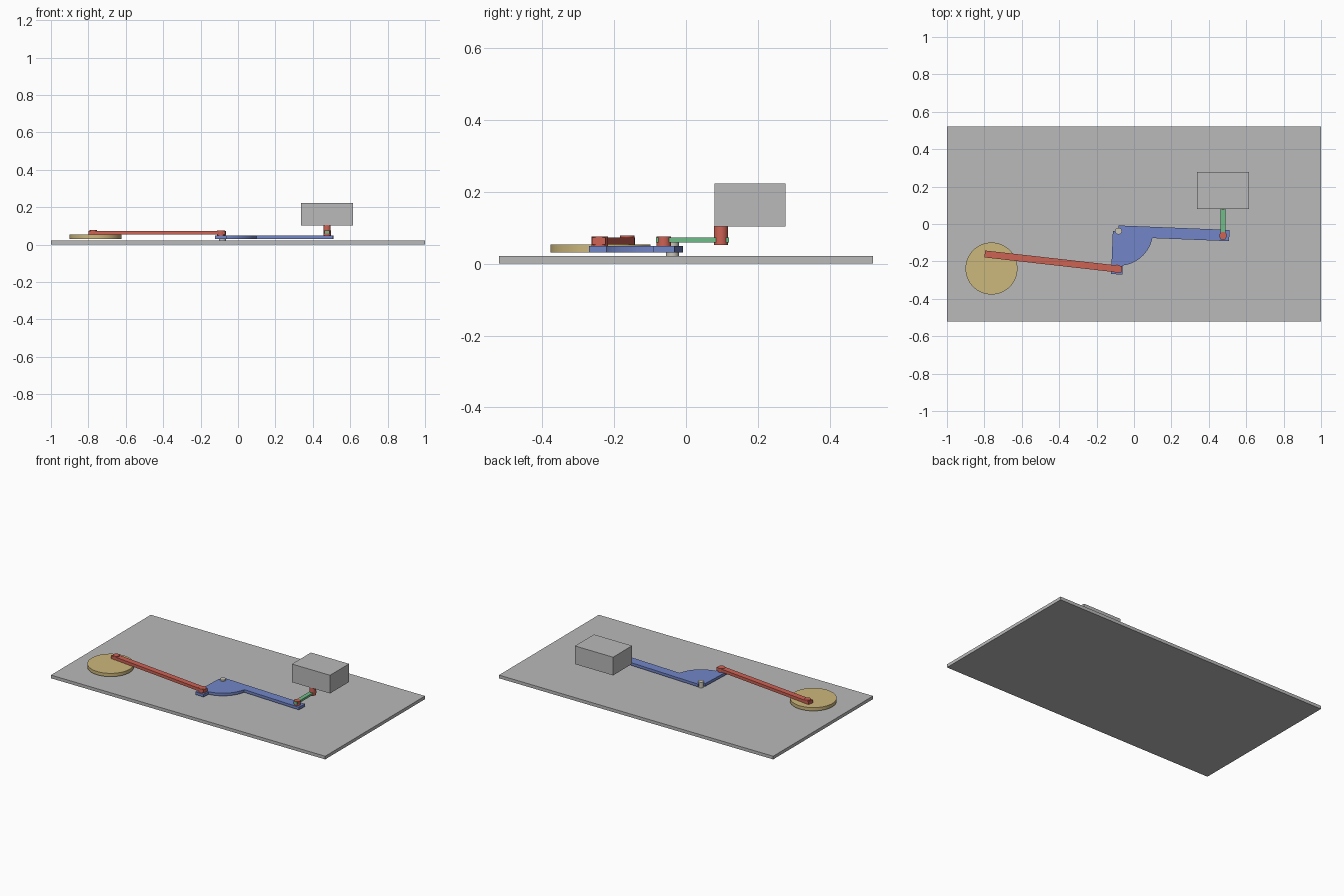
import bpy, bmesh, math
from mathutils import Vector

if "Cube" in bpy.data.objects:
    bpy.data.objects.remove(bpy.data.objects["Cube"])


def material(name, rgb):
    lin = [(c / 255 / 12.92 if c < 10 else ((c / 255 + 0.055) / 1.055) ** 2.4) for c in rgb]
    m = bpy.data.materials.new(name)
    m.diffuse_color = (*lin, 1)
    m.use_nodes = True
    m.node_tree.nodes["Principled BSDF"].inputs["Base Color"].default_value = m.diffuse_color
    return m


GREY = material("grey", (186, 186, 186))
TAN = material("tan", (205, 184, 124))
RED = material("red", (206, 98, 84))
BLUE = material("blue", (114, 134, 200))
GREEN = material("green", (112, 188, 136))
PALE = material("pale steel", (202, 198, 186))


def prism(name, outline, z0, z1, mat):
    """Extrude a flat outline from z0 up to z1."""
    bm = bmesh.new()
    face = bm.faces.new([bm.verts.new((x, y, z0)) for x, y in outline])
    ext = bmesh.ops.extrude_face_region(bm, geom=[face])
    verts = [v for v in ext["geom"] if isinstance(v, bmesh.types.BMVert)]
    bmesh.ops.translate(bm, verts=verts, vec=(0, 0, z1 - z0))
    bmesh.ops.recalc_face_normals(bm, faces=bm.faces)
    me = bpy.data.meshes.new(name)
    bm.to_mesh(me)
    bm.free()
    me.materials.append(mat)
    ob = bpy.data.objects.new(name, me)
    bpy.context.collection.objects.link(ob)
    return ob


def block(name, x0, x1, y0, y1, z0, z1, mat):
    return prism(name, [(x0, y0), (x1, y0), (x1, y1), (x0, y1)], z0, z1, mat)


def disc(name, centre, r, z0, z1, mat, n=32):
    ring = [(centre[0] + r * math.cos(2 * math.pi * i / n),
             centre[1] + r * math.sin(2 * math.pi * i / n)) for i in range(n)]
    ob = prism(name, ring, z0, z1, mat)
    bpy.context.view_layer.objects.active = ob
    ob.select_set(True)
    bpy.ops.object.shade_smooth_by_angle(angle=math.radians(35))
    ob.select_set(False)
    return ob


def bar(name, a, b, width, over, z0, z1, mat):
    """Straight bar between two pivots, reaching past each by 'over'."""
    a, b = Vector(a), Vector(b)
    d = (b - a).normalized()
    s = Vector((-d.y, d.x)) * width / 2
    a, b = a - d * over, b + d * over
    return prism(name, [a - s, b - s, b + s, a + s], z0, z1, mat)


# Pivot positions
WHEEL = (-0.762, -0.238)
CRANK_PIN = (-0.773, -0.163)
PIVOT = Vector((-0.083, -0.038))
SHORT_END = (-0.091, -0.24)
LONG_END = (0.476, -0.062)
DRIVE = (0.476, 0.097)

# Ground board and weight box
block("base_board", -1, 1, -0.52, 0.52, 0, 0.021, GREY)
block("upper_box", 0.338, 0.616, 0.079, 0.277, 0.103, 0.223, GREY)

# Crank wheel and its connecting rod
disc("crank_wheel", WHEEL, 0.139, 0.031, 0.053, TAN, 64)
bar("connecting_rod", CRANK_PIN, SHORT_END, 0.037, 0.025, 0.053, 0.073, RED)
disc("crank_pin", CRANK_PIN, 0.02, 0.053, 0.078, RED)
disc("rod_pin", SHORT_END, 0.0225, 0.049, 0.075, RED)

# Bell crank: long arm, short arm and a quarter-round web in one outline
tilt = math.atan(-0.04)
W, R, LONG, SHORT = 0.03, 0.185, 0.593, 0.231
a0 = math.asin(W / R)
arc = [(R * math.cos(t), -R * math.sin(t))
       for t in [a0 + (math.pi / 2 - 2 * a0) * i / 20 for i in range(21)]]
outline = [(0, 0), (0, W), (LONG, W), (LONG, -W)] + arc + \
          [(W, -SHORT), (-W, -SHORT), (-W, 0)]
c, s = math.cos(tilt), math.sin(tilt)
outline = [(PIVOT.x + x * c - y * s, PIVOT.y + x * s + y * c) for x, y in outline]
prism("bell_crank", outline, 0.031, 0.049, BLUE)
disc("pivot_post", PIVOT, 0.018, 0.021, 0.058, PALE)

# Link from the long arm up to the box
bar("short_link", LONG_END, DRIVE, 0.027, 0.022, 0.059, 0.073, GREEN)
disc("link_pin", LONG_END, 0.02, 0.049, 0.075, RED)
disc("box_pin", DRIVE, 0.0195, 0.052, 0.104, RED)
